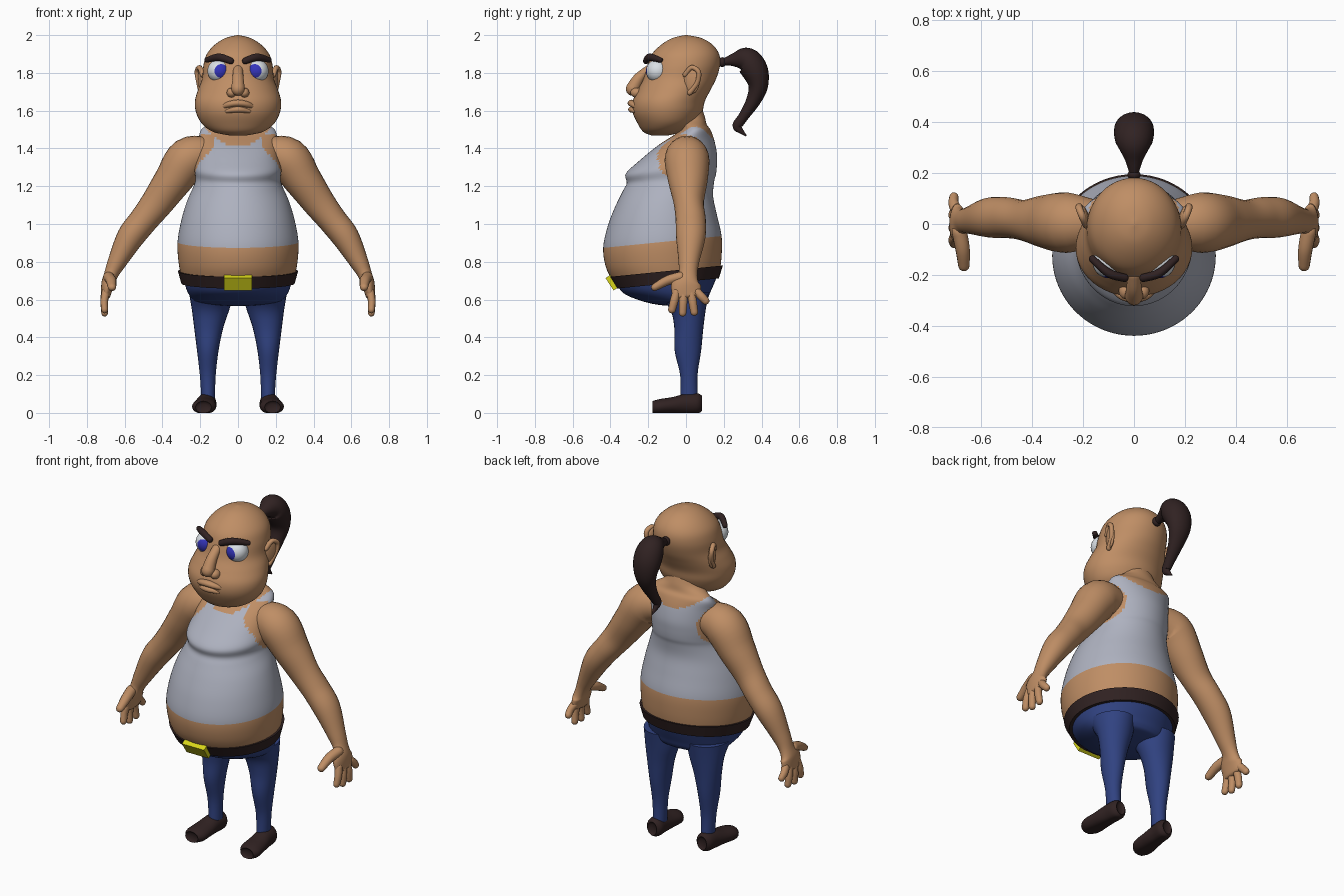
import bpy, bmesh, math
from mathutils import Vector, Matrix

if "Cube" in bpy.data.objects:
    bpy.data.objects.remove(bpy.data.objects["Cube"])

X, Y, Z = Vector((1, 0, 0)), Vector((0, 1, 0)), Vector((0, 0, 1))
LEAN = 0.1  # waist lines rise towards the back


def material(name, rgb):
    m = bpy.data.materials.new(name)
    m.use_nodes = True
    m.diffuse_color = (*rgb, 1)
    m.node_tree.nodes["Principled BSDF"].inputs["Base Color"].default_value = (*rgb, 1)
    return m


skin = material("skin", (0.52, 0.27, 0.13))
cloth = material("grey cloth", (0.42, 0.44, 0.52))
denim = material("blue denim", (0.03, 0.055, 0.22))
dark = material("dark brown", (0.03, 0.016, 0.016))
yellow = material("buckle yellow", (0.68, 0.66, 0.01))
white = material("eye white", (0.7, 0.74, 0.78))
blue = material("iris blue", (0.035, 0.035, 0.5))


def finish(name, bm, mats, mirror=False, rule=None):
    """Turn a bmesh into a smooth object, painting faces by a rule."""
    bmesh.ops.recalc_face_normals(bm, faces=bm.faces)
    if rule:
        for f in bm.faces:
            f.material_index = rule(f.calc_center_median())
    mesh = bpy.data.meshes.new(name)
    bm.to_mesh(mesh)
    bm.free()
    for m in mats:
        mesh.materials.append(m)
    ob = bpy.data.objects.new(name, mesh)
    bpy.context.collection.objects.link(ob)
    bpy.ops.object.select_all(action="DESELECT")
    ob.select_set(True)
    bpy.context.view_layer.objects.active = ob
    bpy.ops.object.shade_smooth_by_angle(angle=math.radians(50))
    if mirror:
        ob.modifiers.new("Mirror", "MIRROR").use_mirror_merge = False
    return ob


def smooth_rows(rows, steps):
    """Catmull-Rom interpolation of whole rows."""
    rows = [Vector(r) for r in rows]
    out = []
    for i in range(len(rows) - 1):
        a, b, c, d = rows[max(i - 1, 0)], rows[i], rows[i + 1], rows[min(i + 2, len(rows) - 1)]
        for k in range(steps):
            t = k / steps
            out.append(b + (c - a) * (t / 2) + (a * 2 - b * 5 + c * 4 - d) * (t * t / 2)
                       + (b * 3 - a - c * 3 + d) * (t ** 3 / 2))
    return out + [rows[-1]]


def sweep(name, rows, mats, axis, normal=None, n=24, steps=5, cap=0.0, floor=-1, **kw):
    """Skin elliptical rings (x, y, z, radius along axis, other radius)."""
    rows = smooth_rows(rows, steps)
    pts = [Vector(r[:3]) for r in rows]
    rings = []
    for i, r in enumerate(rows):
        t = normal or pts[min(i + 1, len(pts) - 1)] - pts[max(i - 1, 0)]
        rings.append((pts[i], t.normalized(), r[3], r[4]))
    if cap:  # rounded ends
        def dome(ring, sign):
            p, t, ru, rv = ring
            return [(p + t * sign * cap * min(ru, rv) * math.sin(a), t, ru * math.cos(a), rv * math.cos(a))
                    for a in (0.5, 1.0, 1.45)]
        rings = dome(rings[0], -1)[::-1] + rings + dome(rings[-1], 1)
    bm = bmesh.new()
    loops = []
    for p, t, ru, rv in rings:
        u = (axis - t * axis.dot(t)).normalized()
        v = t.cross(u)
        ru, rv = max(ru, 0.001), max(rv, 0.001)
        loop = []
        for k in range(n):
            a = math.tau * k / n
            co = p + u * ru * math.cos(a) + v * rv * math.sin(a)
            co.z = max(co.z, floor)
            loop.append(bm.verts.new(co))
        loops.append(loop)
    for lo, hi in zip(loops, loops[1:]):
        for k in range(n):
            bm.faces.new((lo[k], lo[k - 1], hi[k - 1], hi[k]))
    bm.faces.new(loops[0])
    bm.faces.new(loops[-1])
    return finish(name, bm, mats, **kw)


def body(name, rows, mats, lean=LEAN, **kw):
    """Centred body part from rows of (z, front y, back y, half width)."""
    rows = [(0, (f + b) / 2, z, w, (b - f) / 2) for z, f, b, w in rows]
    return sweep(name, rows, mats, X, Vector((0, -lean, 1)), **kw)


def ball(name, loc, scale, mats, turn=Matrix.Identity(4), **kw):
    bm = bmesh.new()
    bmesh.ops.create_uvsphere(bm, u_segments=28, v_segments=20, radius=1,
                              matrix=Matrix.Translation(loc) @ turn @ Matrix.Diagonal((*scale, 1)))
    return finish(name, bm, mats, **kw)


# Torso, with the vest painted between hem, neckline and armholes
def vest(c):
    x, y, z = abs(c.x), c.y, c.z
    above_hem = z - LEAN * (y + 0.125) > 0.905
    neck = 1.41 + 3.3 * x * x if y < 0.03 else 1.445 + 2.2 * x * x
    armhole = x > 0.13 and ((y + 0.02) / 0.13) ** 2 + ((z - 1.35) / 0.125) ** 2 < 1
    return int(above_hem and z < neck and not armhole)


body("torso", [
    (0.72, -.385, .18, .30), (0.80, -.425, .19, .315), (0.905, -.44, .19, .32),
    (1.02, -.415, .165, .30), (1.12, -.375, .145, .27), (1.20, -.335, .15, .235),
    (1.24, -.315, .16, .225), (1.29, -.32, .165, .23), (1.35, -.255, .165, .22),
    (1.43, -.15, .15, .21), (1.49, -.05, .13, .20), (1.52, -.03, .11, .17),
    (1.56, -.05, .10, .11), (1.62, -.06, .08, .10)], [skin, cloth], n=96, rule=vest)

# Trousers, belt and buckle
body("trouser_seat", [
    (0.72, -.375, .175, .29), (0.66, -.335, .15, .275), (0.62, -.26, .13, .255),
    (0.59, -.17, .115, .22), (0.575, -.08, .09, .14), (0.57, -.01, .01, .02)], [denim], n=48)
sweep("trouser_legs", [
    (.14, -.02, .64, .12, .14), (.145, .01, .55, .10, .095), (.155, .015, .45, .077, .077),
    (.16, .01, .33, .057, .07), (.16, .015, .20, .042, .046), (.158, .017, .08, .036, .046)],
    [denim], X, Z, mirror=True)
body("belt", [(0.685, -.372, .175, .30), (0.75, -.41, .197, .318)], [dark], n=64, steps=1)

bm = bmesh.new()
bmesh.ops.create_cube(bm, size=1, matrix=Matrix.Translation((0, -.392, .689))
                      @ Matrix.Rotation(0.58, 4, "X") @ Matrix.Diagonal((.146, .03, .078, 1)))
finish("buckle", bm, [yellow])

# Shoes
sweep("shoes", [
    (.165, .085, .05, .03, .04), (.165, .06, .05, .05, .054), (.17, 0, .048, .052, .054),
    (.175, -.07, .04, .06, .044), (.18, -.14, .033, .063, .04), (.183, -.178, .03, .042, .032)],
    [dark], X, Y, cap=0.4, floor=0, mirror=True)

# Arms running into the palms
sweep("arms", [
    (.15, .005, 1.37, .09, .09), (.26, .005, 1.345, .118, .115), (.345, .01, 1.23, .105, .10),
    (.43, .015, 1.11, .08, .085), (.50, .025, 1.02, .08, .076), (.57, .025, .93, .078, .072),
    (.64, .015, .80, .055, .05), (.673, .01, .73, .05, .037), (.69, 0, .68, .078, .034),
    (.70, .005, .62, .075, .024)], [skin], Y, cap=0.6, mirror=True)

# Fingers and thumbs
for name, y0, y1, z1 in (("index", -.05, -.075, .545), ("middle", -.012, -.018, .528),
                         ("ring", .027, .044, .532), ("little", .06, .105, .592)):
    sweep(name + "_fingers", [(.70, y0, .64, .022, .022), (.708, (y0 + y1) / 2, (.64 + z1) / 2, .022, .02),
                              (.706, y1, z1, .02, .018)], [skin], Y, n=14, cap=1, mirror=True)
sweep("thumbs", [(.685, -.03, .72, .03, .028), (.672, -.10, .70, .028, .026),
                 (.667, -.165, .665, .022, .02)], [skin], X, n=14, cap=1, mirror=True)

# Head
body("head", [
    (1.468, -.18, -.10, .04), (1.487, -.225, -.02, .13), (1.53, -.255, .05, .19),
    (1.59, -.282, .085, .222), (1.65, -.282, .10, .228), (1.71, -.255, .13, .212),
    (1.77, -.225, .16, .19), (1.84, -.205, .18, .183), (1.90, -.18, .175, .165),
    (1.95, -.13, .14, .122), (1.985, -.07, .08, .065), (2.0, -.005, .005, .003)],
    [skin], lean=0, n=48)

# Nose and lips
sweep("nose_bridge", [(0, -.20, 1.82, .025, .02), (0, -.25, 1.77, .03, .03), (0, -.283, 1.715, .036, .036)],
      [skin], X, cap=1)
ball("nostrils", (.034, -.262, 1.695), (.026, .032, .026), [skin], mirror=True)
sweep("upper_lip", [(-.095, -.245, 1.612, .01, .008), (-.05, -.277, 1.632, .016, .018), (0, -.287, 1.64, .018, .022),
                    (.05, -.277, 1.632, .016, .018), (.095, -.245, 1.612, .01, .008)], [skin], Z, cap=1)
sweep("lower_lip", [(-.06, -.27, 1.597, .01, .01), (0, -.288, 1.606, .016, .018),
                    (.06, -.27, 1.597, .01, .01)], [skin], Z, cap=1)

# Eyes looking slightly inwards, with iris caps
gaze = Vector((-0.22, -1, 0)).normalized()
eye = Vector((.1, -.15, 1.81))
ball("eyes", eye, (.062, .062, .062), [white, blue], turn=gaze.to_track_quat("Z", "Y").to_matrix().to_4x4(),
     mirror=True, rule=lambda c: int((c - eye).normalized().dot(gaze) > math.cos(0.64)))

# Eyebrows
sweep("eyebrows", [(.035, -.212, 1.862, .017, .016), (.10, -.192, 1.883, .02, .017),
                   (.165, -.135, 1.868, .014, .014)], [dark], Z, cap=0.8, mirror=True)

# Ears with a raised rim
ball("ears", (.193, .03, 1.76), (.016, .045, .07), [skin], turn=Matrix.Rotation(-0.3, 4, "Z"), mirror=True)
sweep("ear_rims", [(.188, -.005, 1.79, .013, .013), (.203, .03, 1.828, .014, .013), (.216, .066, 1.805, .014, .013),
                   (.208, .06, 1.75, .013, .013), (.195, .02, 1.695, .014, .014)], [skin], X, n=12, cap=1, mirror=True)

# Ponytail and its knot
ball("hair_knot", (0, .192, 1.857), (.026, .02, .026), [dark])
sweep("ponytail", [
    (0, .19, 1.855, .016, .016), (0, .25, 1.868, .035, .034), (0, .318, 1.868, .07, .068),
    (0, .365, 1.81, .079, .07), (0, .382, 1.73, .066, .052), (0, .355, 1.65, .045, .038),
    (0, .305, 1.57, .03, .027), (0, .272, 1.52, .022, .026), (0, .29, 1.493, .014, .015),
    (0, .32, 1.466, .003, .003)], [dark], X)
